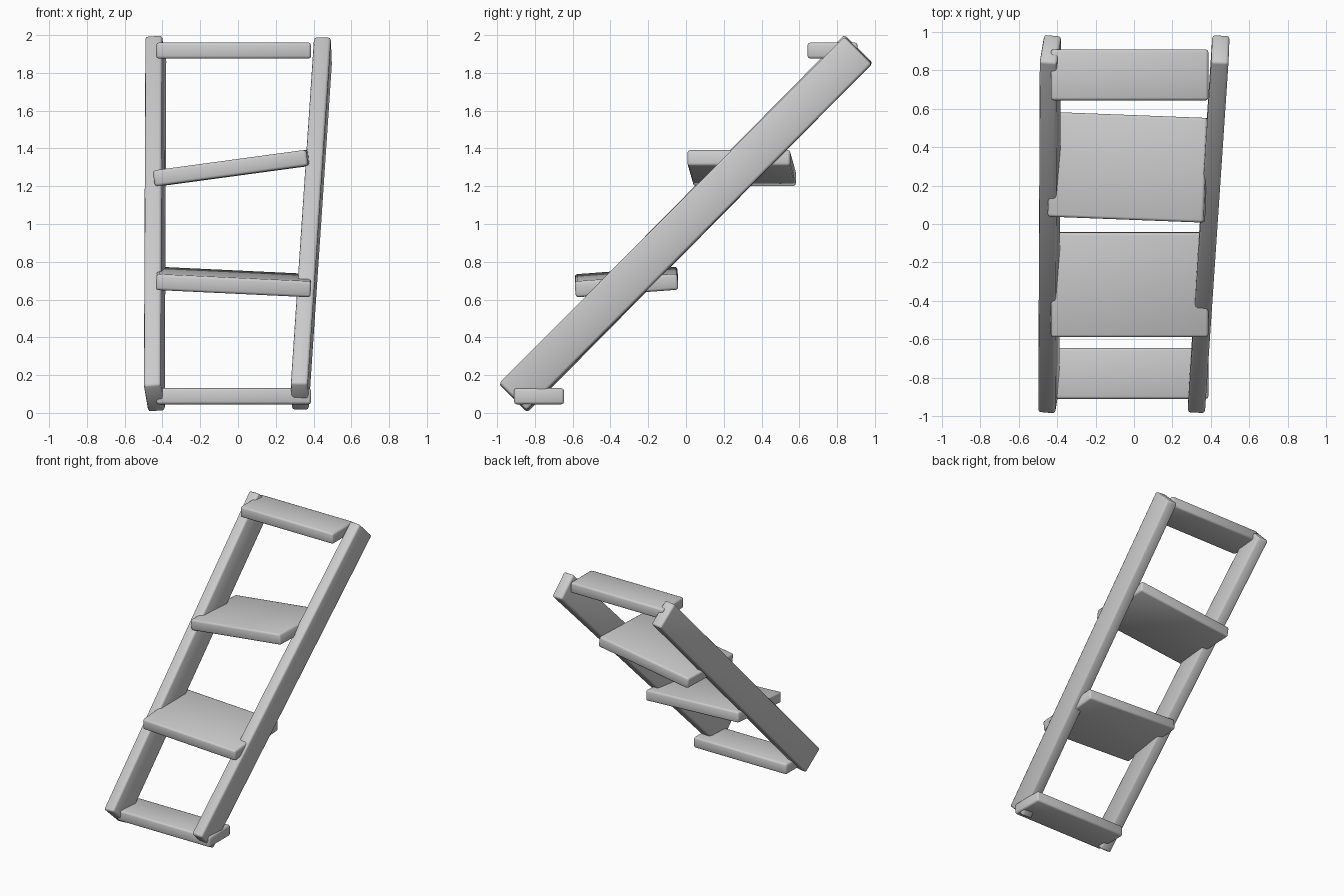
import bpy, bmesh
from math import radians
from mathutils import Matrix, Vector, Euler

if "Cube" in bpy.data.objects:
    bpy.data.objects.remove(bpy.data.objects["Cube"])


def plank(name, size, matrix, bevel=0.014):
    """Box with softened edges and smooth shading."""
    bm = bmesh.new()
    bmesh.ops.create_cube(bm, size=1)
    bmesh.ops.scale(bm, vec=size, verts=bm.verts)
    bmesh.ops.bevel(bm, geom=bm.edges[:], offset=bevel, segments=2,
                    profile=0.5, affect='EDGES')
    for f in bm.faces:
        f.smooth = True
    me = bpy.data.meshes.new(name)
    bm.to_mesh(me)
    bm.free()
    ob = bpy.data.objects.new(name, me)
    ob.matrix_world = matrix
    bpy.context.collection.objects.link(ob)
    return ob


def rail(name, a, b, lean):
    """Sloping side board from a to b; lean shifts its upper edge along x."""
    a, b = Vector(a), Vector(b)
    along = (b - a).normalized()
    up = Vector((lean, -0.707, 0.707))
    side = along.cross(up).normalized()
    up = side.cross(along)
    m = Matrix((side, along, up)).transposed().to_4x4()
    m.translation = (a + b) / 2
    plank(name, (0.09, (b - a).length, 0.205), m)


def step(name, depth, center, rot=(0, 0, 0), width=0.82):
    """Tread board; rot is in degrees."""
    r = Euler([radians(v) for v in rot]).to_matrix().to_4x4()
    plank(name, (width, depth, 0.085), Matrix.Translation(center) @ r)


# Side rails
rail("left_rail", (-0.443, -0.915, 0.077), (-0.435, 0.913, 1.928), -0.12)
rail("right_rail", (0.327, -0.915, 0.085), (0.45, 0.913, 1.92), -0.03)

# Treads, the middle two knocked crooked
step("bottom_step", 0.265, (-0.023, -0.778, 0.088))
step("lower_middle_step", 0.545, (-0.023, -0.315, 0.693), (4.3, 2.7, 0))
step("upper_middle_step", 0.545, (-0.03, 0.295, 1.296), (0, -7.7, -2.2))
step("top_step", 0.265, (-0.023, 0.776, 1.918))
